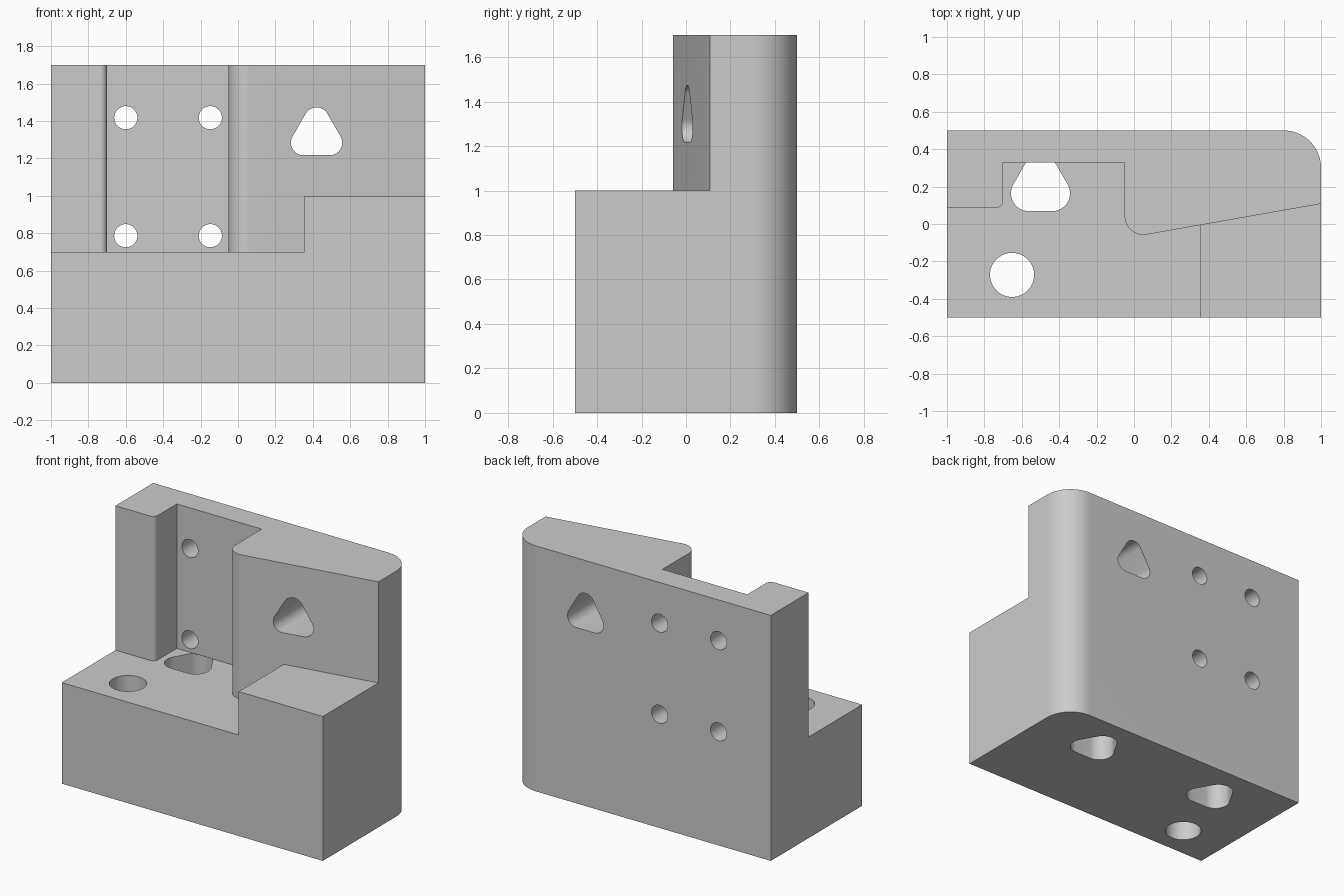
import bpy
import bmesh
from math import cos, sin, pi, radians, tan
from mathutils import Vector

cube = bpy.data.objects.get("Cube")
if cube:
    bpy.data.objects.remove(cube, do_unlink=True)

metal = bpy.data.materials.new("plain_grey")
metal.use_nodes = True
GREY = (0.60, 0.60, 0.60, 1)
metal.diffuse_color = GREY
metal.node_tree.nodes["Principled BSDF"].inputs["Base Color"].default_value = GREY


def rounded(corners, steps=12):
    """Outline from (x, y, radius) corners, each filleted by an arc."""
    out = []
    for i, (x, y, r) in enumerate(corners):
        p = Vector((x, y))
        if r == 0:
            out.append(p)
            continue
        a = (Vector(corners[i - 1][:2]) - p).normalized()
        b = (Vector(corners[(i + 1) % len(corners)][:2]) - p).normalized()
        half = a.angle(b) / 2
        centre = p + (a + b).normalized() * r / sin(half)
        start = p + a * r / tan(half) - centre
        end = p + b * r / tan(half) - centre
        sweep = start.angle(end)
        for k in range(steps + 1):
            t = k / steps
            arc = start * sin((1 - t) * sweep) + end * sin(t * sweep)
            out.append(centre + arc / sin(sweep))
    return out


def circle(x, y, r, n=48):
    return [Vector((x + r * cos(2 * pi * k / n), y + r * sin(2 * pi * k / n)))
            for k in range(n)]


def triangle(x, y, size, r):
    return rounded([(x + size * cos(radians(a)), y + size * sin(radians(a)), r)
                    for a in (90, 210, 330)], 16)


def prism(name, outline, low, high, along_y=False):
    """Extrude an outline along z, or along y for outlines drawn in x and z."""
    bm = bmesh.new()
    rings = []
    for t in (low, high):
        rings.append([bm.verts.new((p.x, t, p.y) if along_y else (p.x, p.y, t))
                      for p in outline])
    bm.faces.new(rings[0])
    bm.faces.new(rings[1])
    n = len(outline)
    for i in range(n):
        j = (i + 1) % n
        bm.faces.new((rings[0][i], rings[0][j], rings[1][j], rings[1][i]))
    bmesh.ops.recalc_face_normals(bm, faces=bm.faces)
    mesh = bpy.data.meshes.new(name)
    bm.to_mesh(mesh)
    bm.free()
    mesh.materials.append(metal)
    obj = bpy.data.objects.new(name, mesh)
    bpy.context.collection.objects.link(obj)
    return obj


def cut(target, cutter):
    mod = target.modifiers.new("cut", "BOOLEAN")
    mod.operation = "DIFFERENCE"
    mod.solver = "EXACT"
    mod.object = cutter
    bpy.context.view_layer.objects.active = target
    bpy.ops.object.modifier_apply(modifier=mod.name)
    bpy.data.objects.remove(cutter, do_unlink=True)


# Full-height block with one rounded back corner
body = prism("bracket_body", rounded([
    (-1, -0.5, 0), (1, -0.5, 0), (1, 0.5, 0.2), (-1, 0.5, 0)], 24), 0, 1.7)

# Triangular pockets rising from the underside
for x in (-0.5, 0.5):
    cut(body, prism("base_pocket", triangle(x, 0.2, 0.263, 0.0956), -0.2, 0.7))

# Space in front of the upright wall, leaving the raised step at the left
slope = tan(radians(10))
wall_y = lambda x: 0.108 - slope * (1 - x)
space = prism("front_space", rounded([
    (-1.2, -0.8, 0), (1.2, -0.8, 0), (1.2, wall_y(1.2), 0),
    (-0.05, wall_y(-0.05), 0.1), (-0.05, 0.33, 0), (-0.7, 0.33, 0),
    (-0.7, 0.087, 0.035), (-1.2, 0.087, 0)], 16), 0.7, 1.9)
cut(space, prism("step_block", rounded([
    (0.355, -1, 0), (1.4, -1, 0), (1.4, 0.4, 0), (0.355, 0.4, 0)]), 0.5, 1.0))
cut(body, space)

# Round hole through the base
cut(body, prism("base_hole", circle(-0.652, -0.272, 0.118), -0.2, 0.9))

# Four bolt holes and a triangular window through the wall
for x in (-0.6, -0.148):
    for z in (0.787, 1.418):
        cut(body, prism("bolt_hole", circle(x, z, 0.062, 32), 0.2, 0.8, True))
cut(body, prism("wall_window", triangle(0.42, 1.325, 0.215, 0.067), -0.4, 0.8, True))

# Smooth curved surfaces, crisp edges
bpy.ops.object.select_all(action="DESELECT")
body.select_set(True)
bpy.context.view_layer.objects.active = body
bpy.ops.object.shade_smooth_by_angle(angle=radians(30))
